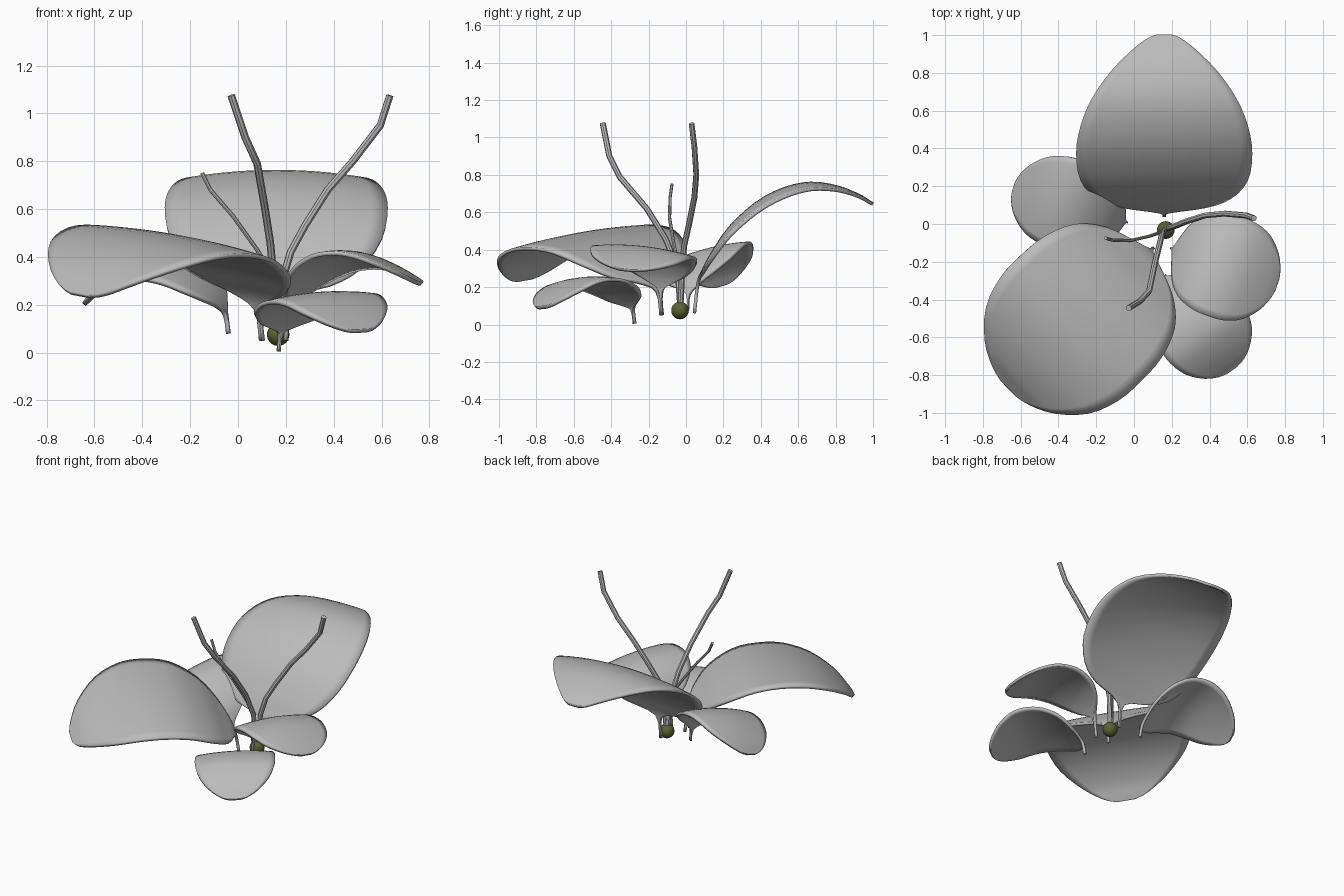
import bpy, math
from mathutils import Vector

if "Cube" in bpy.data.objects:
    bpy.data.objects.remove(bpy.data.objects["Cube"])


def material(name, rgb):
    m = bpy.data.materials.new(name)
    m.diffuse_color = (*rgb, 1)
    m.use_nodes = True
    m.node_tree.nodes["Principled BSDF"].inputs["Base Color"].default_value = m.diffuse_color
    return m


GREY = material("petal_grey", (0.5, 0.5, 0.5))
OLIVE = material("olive", (0.10, 0.12, 0.03))


def smooth(ob):
    bpy.ops.object.select_all(action='DESELECT')
    ob.select_set(True)
    bpy.context.view_layer.objects.active = ob
    bpy.ops.object.shade_smooth_by_angle(angle=math.radians(40))


def spline(vals, steps=3):
    """Catmull-Rom through the values."""
    out = []
    for i in range(len(vals) - 1):
        a, b, c = vals[max(i - 1, 0)], vals[i], vals[i + 1]
        d = vals[min(i + 2, len(vals) - 1)]
        for k in range(steps):
            t = k / steps
            out.append(0.5 * (2 * b + (c - a) * t + (2 * a - 5 * b + 4 * c - d) * t * t
                              + (3 * b - a - 3 * c + d) * t ** 3))
    return out + [vals[-1]]


# Shared stations along a petal and its two outline shapes
U = [0, .02, .05, .1, .2, .35, .5, .65, .8, .92, .98, 1]
BLUNT = [.02, .04, .26, .56, .83, .97, 1, .98, .85, .58, .31, .12]
POINTED = [.02, .05, .48, .76, .95, 1, .95, .82, .6, .35, .18, .08]


def petal(name, base, angle, length, half, widths, heights, tilt, droop):
    """Arched sheet on a narrow stalk; tilt raises one side, droop lowers both edges."""
    a = math.radians(angle)
    axis = Vector((math.cos(a), math.sin(a)))
    side = Vector((-axis.y, axis.x))
    n = 14
    verts, faces = [], []
    for u, w, z in zip(spline(U), spline(widths), spline(heights)):
        w = max(w, 0.01)
        for j in range(n + 1):
            v = (2 * j / n - 1) * w
            p = Vector(base) + axis * u * length + side * v * half
            verts.append((p.x, p.y, z + tilt * v - droop * v * v))
    rows = len(verts) // (n + 1)
    for i in range(rows - 1):
        for j in range(n):
            k = i * (n + 1) + j
            faces.append((k, k + n + 1, k + n + 2, k + 1))
    me = bpy.data.meshes.new(name)
    me.from_pydata(verts, [], faces)
    me.materials.append(GREY)
    ob = bpy.data.objects.new(name, me)
    bpy.context.collection.objects.link(ob)
    mod = ob.modifiers.new("thickness", 'SOLIDIFY')
    mod.thickness = 0.018
    mod.offset = 0
    smooth(ob)


# Petals
petal("back_petal", (.16, .045), 90, .955, .465, POINTED,
      [.06, .22, .29, .38, .52, .65, .725, .755, .735, .69, .655, .645], 0, .05)
petal("large_left_petal", (.1, -.13), 224, 1.06, .46, BLUNT,
      [.05, .18, .24, .29, .38, .46, .485, .475, .42, .335, .265, .24], -.06, .02)
petal("left_petal", (-.04, .01), 163, .62, .245, BLUNT,
      [.08, .16, .21, .26, .32, .375, .395, .38, .33, .27, .225, .21], -.065, .025)
petal("right_petal", (.2, -.13), -19, .585, .275, BLUNT,
      [.05, .18, .23, .28, .345, .395, .41, .40, .365, .325, .30, .29], -.03, .025)
petal("front_right_petal", (.17, -.275), -55, .605, .25, BLUNT,
      [.005, .08, .11, .14, .19, .23, .245, .235, .19, .135, .10, .09], .015, .02)


# Stamens: bent tubes rising from the centre
def stamen(name, radius, pts):
    cu = bpy.data.curves.new(name, 'CURVE')
    cu.dimensions = '3D'
    cu.bevel_depth = radius
    cu.bevel_resolution = 2
    cu.use_fill_caps = True
    s = cu.splines.new('POLY')
    s.points.add(len(pts) - 1)
    for p, co in zip(s.points, pts):
        p.co = (*co, 1)
    ob = bpy.data.objects.new(name, cu)
    bpy.context.collection.objects.link(ob)
    bpy.ops.object.select_all(action='DESELECT')
    ob.select_set(True)
    bpy.context.view_layer.objects.active = ob
    bpy.ops.object.convert(target='MESH')
    ob = bpy.context.view_layer.objects.active
    ob.data.materials.clear()
    ob.data.materials.append(GREY)
    smooth(ob)


stamen("front_stamen", .016, [(.165, -.03, .08), (.15, -.045, .3), (.135, -.11, .46), (.11, -.21, .62),
                              (.08, -.355, .79), (.03, -.41, .90), (-.028, -.445, 1.075)])
stamen("right_stamen", .016, [(.17, -.03, .08), (.185, -.02, .3), (.22, -.01, .42), (.28, .015, .53),
                              (.375, .045, .68), (.48, .055, .80), (.595, .045, .95), (.635, .03, 1.075)])
stamen("short_stamen", .009, [(.16, -.03, .08), (.14, -.045, .33), (.08, -.065, .43), (-.02, -.088, .57),
                              (-.115, -.085, .68), (-.15, -.075, .75)])

# Round seed at the base
bpy.ops.mesh.primitive_uv_sphere_add(segments=24, ring_count=14, radius=.047, location=(.168, -.032, .075))
ball = bpy.context.object
ball.name = "centre_seed"
ball.data.materials.append(OLIVE)
smooth(ball)
